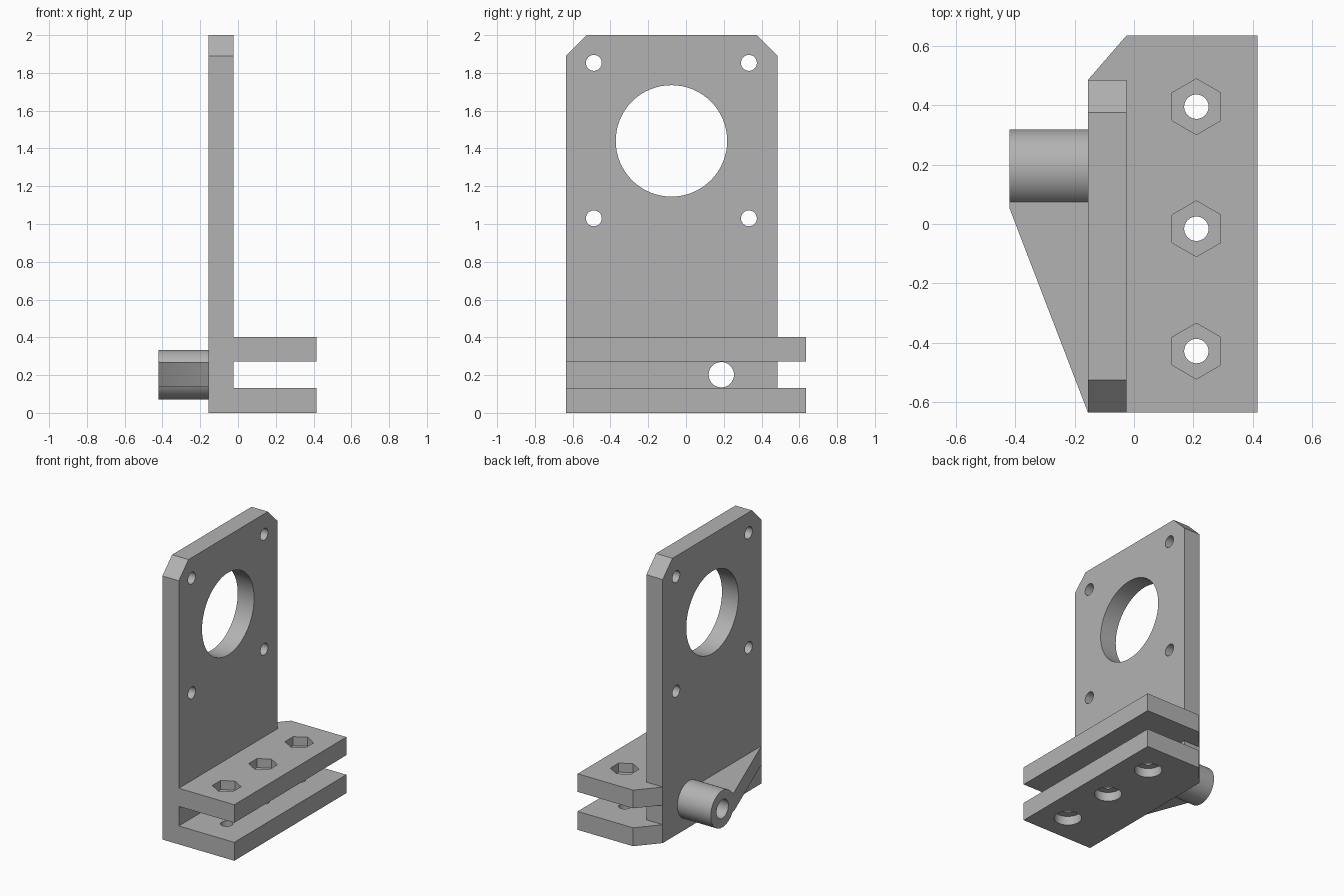
import bpy, math
from mathutils import Matrix, Vector

if "Cube" in bpy.data.objects:
    bpy.data.objects.remove(bpy.data.objects["Cube"])

grey = bpy.data.materials.new("plain grey")
grey.use_nodes = True
grey.diffuse_color = (0.45, 0.45, 0.45, 1)
grey.node_tree.nodes["Principled BSDF"].inputs["Base Color"].default_value = grey.diffuse_color


def prism(name, outline, start, end, axis="Z"):
    """Extrude a flat outline: (x, y) along Z, or (y, z) along X."""
    def place(p, t):
        return (p[0], p[1], t) if axis == "Z" else (t, p[0], p[1])
    n = len(outline)
    verts = [place(p, start) for p in outline] + [place(p, end) for p in outline]
    faces = [tuple(reversed(range(n))), tuple(range(n, 2 * n))]
    faces += [(i, (i + 1) % n, n + (i + 1) % n, n + i) for i in range(n)]
    mesh = bpy.data.meshes.new(name)
    mesh.from_pydata(verts, [], faces)
    obj = bpy.data.objects.new(name, mesh)
    bpy.context.collection.objects.link(obj)
    mesh.materials.append(grey)
    return obj


def ring(u, v, radius, sides=64):
    # Starts on the second axis, so a hexagon points along it
    return [(u - radius * math.sin(math.tau * i / sides),
             v + radius * math.cos(math.tau * i / sides)) for i in range(sides)]


def combine(target, tool, operation):
    mod = target.modifiers.new(operation.title(), "BOOLEAN")
    mod.operation, mod.solver, mod.object = operation, "EXACT", tool
    bpy.context.view_layer.objects.active = target
    bpy.ops.object.modifier_apply(modifier=mod.name)
    bpy.data.objects.remove(tool)


LEFT, INNER, RIGHT = -0.155, -0.025, 0.415
FRONT, BACK, TAB_BACK = -0.635, 0.485, 0.635
TOP, CHAMFER = 2.0, 0.11
BOSS_Y, BOSS_Z, BOSS_END = 0.187, 0.202, -0.42

# Upright plate with chamfered upper corners
bracket = prism("motor_bracket", [
    (FRONT, 0), (BACK, 0), (BACK, TOP - CHAMFER), (BACK - CHAMFER, TOP),
    (FRONT + CHAMFER, TOP), (FRONT, TOP - CHAMFER)], LEFT, INNER, "X")

# Two clamp tabs with an angled back corner
tab = [(LEFT, FRONT), (RIGHT, FRONT), (RIGHT, TAB_BACK), (INNER, TAB_BACK), (LEFT, BACK)]
for low, high in ((0, 0.132), (0.272, 0.402)):
    combine(bracket, prism("clamp_tab", tab, low, high), "UNION")

# Pivot boss and its triangular gusset
gusset = [(BOSS_END, 0.055), (LEFT, FRONT), (INNER - 0.05, FRONT + 0.1),
          (INNER - 0.05, BOSS_Y), (BOSS_END, BOSS_Y)]
boss = prism("pivot_boss", ring(BOSS_Y, BOSS_Z, 0.132), BOSS_END, LEFT + 0.05, "X")
combine(boss, prism("gusset", gusset, 0.137, 0.27), "UNION")
combine(bracket, boss, "UNION")

# Bores through the plate: motor opening, four screws, pivot
bores = [(-0.077, 1.44, 0.295), (BOSS_Y, BOSS_Z, 0.067)]
bores += [(y, z, 0.042) for y in (-0.488, 0.333) for z in (1.03, 1.853)]
for y, z, radius in bores:
    combine(bracket, prism("bore", ring(y, z, radius), -0.6, 0.0, "X"), "DIFFERENCE")

# Clamp bolts: through hole, hex nut pocket above, round counterbore below
for y in (-0.428, -0.016, 0.395):
    for outline, low, high in ((ring(0.21, y, 0.041), -0.1, 0.6),
                               (ring(0.21, y, 0.094, 6), 0.337, 0.6),
                               (ring(0.21, y, 0.09), -0.1, 0.065)):
        combine(bracket, prism("bolt_cut", outline, low, high), "DIFFERENCE")

# Smooth round walls, crisp edges
for o in bpy.context.selected_objects:
    o.select_set(False)
bracket.select_set(True)
bpy.context.view_layer.objects.active = bracket
bpy.ops.object.shade_smooth_by_angle(angle=math.radians(30))
